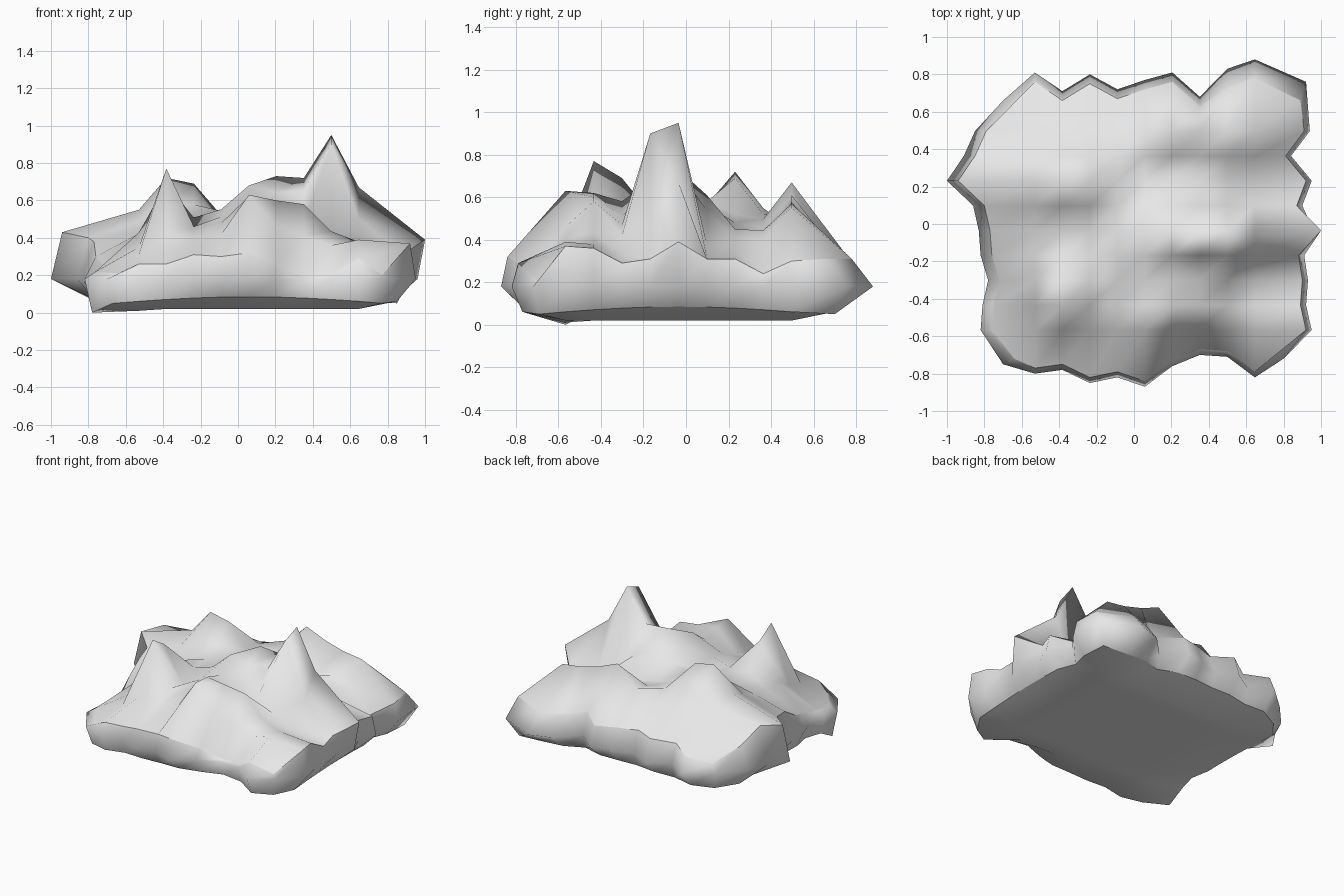
import bpy
import bmesh
import math

cube = bpy.data.objects.get("Cube")
if cube:
    bpy.data.objects.remove(cube, do_unlink=True)

N = 11
LAST = N - 1

# Outline of the waist, in hundredths outward from the centre, per side
front_out = [75, 80, 78, 85, 82, 87, 76, 70, 71, 82, 72]
back_out = [66, 81, 71, 80, 72, 77, 81, 68, 83, 88, 76]
left_out = [70, 82, 81, 78, 82, 83, 86, 100, 91, 85, 70]
right_out = [80, 95, 92, 93, 91, 100, 90, 95, 84, 94, 92]

# Height of the upper rim, in hundredths, per side
front_rim = [21, 26, 26, 31, 30, 32, 25, 19, 20, 29, 20]
back_rim = [21, 29, 31, 34, 33, 33, 32, 33, 31, 31, 31]
left_rim = [21, 22, 23, 25, 30, 38, 40, 43, 45, 34, 21]
right_rim = [20, 37, 36, 29, 31, 39, 31, 31, 24, 30, 31]

# Peaks, ridges and valleys: column, row, height in hundredths
landmarks = [
    (2, 2, 77), (2, 3, 69), (1, 2, 35), (3, 2, 46), (2, 1, 42), (3, 3, 44),
    (2, 7, 72), (3, 7, 69), (1, 7, 55), (4, 7, 52), (2, 5, 47), (4, 8, 52),
    (6, 9, 67), (5, 9, 53), (7, 9, 61), (8, 9, 57), (9, 9, 55), (7, 8, 40),
    (8, 5, 95), (8, 4, 90), (9, 5, 67), (9, 4, 50), (8, 6, 38), (9, 6, 32),
    (6, 5, 73), (5, 4, 68), (7, 5, 72), (6, 6, 61), (7, 4, 65), (4, 5, 51),
    (8, 3, 42), (9, 3, 33), (6, 3, 51), (7, 3, 47), (4, 2, 48), (9, 7, 36),
    (5, 1, 63), (5, 2, 62), (6, 2, 60), (7, 2, 58), (6, 1, 46), (7, 1, 41),
    (8, 1, 36), (9, 1, 39), (4, 1, 42), (6, 8, 46), (6, 7, 45), (5, 7, 48),
]


def relaxed_heights():
    """Pin the rim and landmarks, then let the ground settle between them."""
    pinned = {(i, j): h / 100 for i, j, h in landmarks}
    for k in range(N):
        pinned[k, 0] = front_rim[k] / 100
        pinned[k, LAST] = back_rim[k] / 100
        pinned[0, k] = left_rim[k] / 100
        pinned[LAST, k] = right_rim[k] / 100
    height = {(i, j): pinned.get((i, j), 0.4) for i in range(N) for j in range(N)}
    for _ in range(80):
        for (i, j) in height:
            if (i, j) not in pinned:
                height[i, j] = (height[i - 1, j] + height[i + 1, j]
                                + height[i, j - 1] + height[i, j + 1]) / 4
    return height


def place(i, j, front=0.0, back=0.0, left=0.0, right=0.0):
    """Plan position of a grid point; border points sit inside the outline."""
    x, y = -0.677 + 0.147 * i, -0.70 + 0.133 * j
    if i == 0:
        x = left - left_out[j] / 100
    elif i == LAST:
        x = right_out[j] / 100 - right
    if j == 0:
        y = front - front_out[i] / 100
    elif j == LAST:
        y = back_out[i] / 100 - back
    return x, y


# Border of the grid, counter-clockwise from above
border = ([(k, 0) for k in range(LAST)] + [(LAST, k) for k in range(LAST)]
          + [(LAST - k, LAST) for k in range(LAST)]
          + [(0, LAST - k) for k in range(LAST)])

bm = bmesh.new()


def grid_faces(verts, upward):
    for i in range(LAST):
        for j in range(LAST):
            quad = [verts[i, j], verts[i + 1, j], verts[i + 1, j + 1], verts[i, j + 1]]
            bm.faces.new(quad if upward else quad[::-1])


def bridge(upper, lower):
    for k in range(len(upper)):
        n = (k + 1) % len(upper)
        bm.faces.new((upper[n], upper[k], lower[k], lower[n]))


# Upper terrain; the right-hand spur overhangs its waist
heights = relaxed_heights()
top = {}
for (i, j), z in heights.items():
    spur = i == LAST and z > 0.38
    x, y = place(i, j, front=0.03, back=0.10 if i > 7 else 0.05,
                 left=0.06, right=0 if spur else 0.03)
    top[i, j] = bm.verts.new((x, y, z))
grid_faces(top, True)

# Jagged waist
waist = []
for i, j in border:
    spur = i == LAST and heights[i, j] > 0.38
    x, y = place(i, j, right=0.04 if spur else 0)
    waist.append(bm.verts.new((x, y, 0.18)))

# Underside: follows the waist, trimmed nearly square, with a raised edge
base = {}
for i in range(N):
    for j in range(N):
        x, y = place(i, j, 0.03, 0.03, 0.03, 0.03)
        x = min(max(x, -0.78), 0.85)
        y = min(max(y, -0.77), 0.70)
        edge = i in (0, LAST) or j in (0, LAST)
        arch = math.sin(math.pi * i / LAST) + math.sin(math.pi * j / LAST)
        z = 0.05 + 0.035 * arch if edge else 0.02
        if j == 1 and i < 2:
            z = 0.01 * i
        base[i, j] = bm.verts.new((x, y, z))
grid_faces(base, False)

rim = [top[p] for p in border]
lower = [base[p] for p in border]
bridge(rim, waist)
bridge(waist, lower)

# Smooth ground with crisp rim and lower edge
for face in bm.faces:
    face.smooth = True
for ring in (rim, lower):
    for k, vert in enumerate(ring):
        bm.edges.get((vert, ring[k - 1])).smooth = False

bmesh.ops.recalc_face_normals(bm, faces=bm.faces)
mesh = bpy.data.meshes.new("rocky_terrain")
bm.to_mesh(mesh)
bm.free()
terrain = bpy.data.objects.new("rocky_terrain", mesh)
bpy.context.collection.objects.link(terrain)

# Plain stone colour
stone = bpy.data.materials.new("light_grey_stone")
stone.use_nodes = True
colour = (0.8, 0.8, 0.8, 1)
stone.diffuse_color = colour
stone.node_tree.nodes["Principled BSDF"].inputs["Base Color"].default_value = colour
mesh.materials.append(stone)
